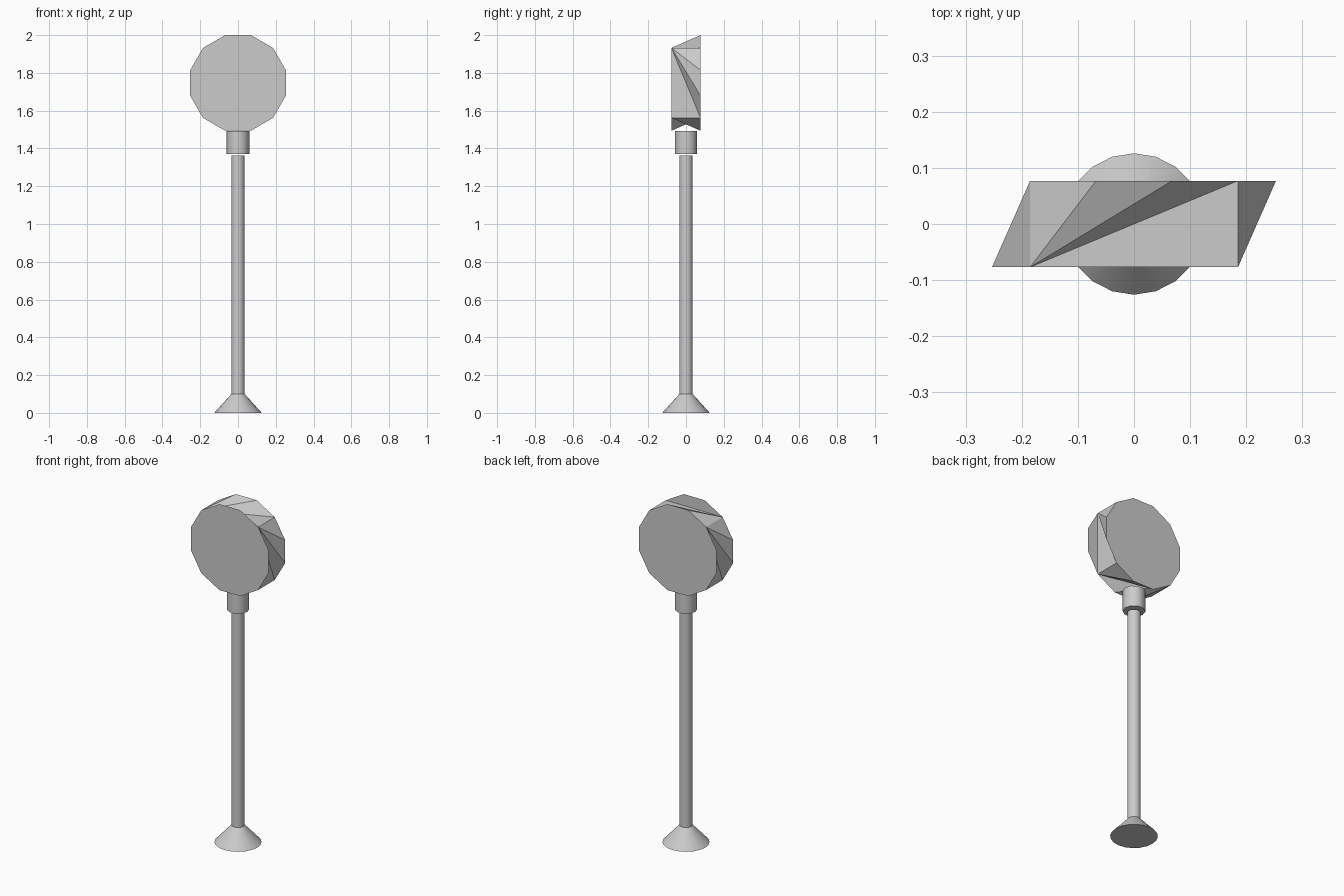
import bpy
import bmesh
from math import radians, cos, sin

if "Cube" in bpy.data.objects:
    bpy.data.objects.remove(bpy.data.objects["Cube"])


def finish(bm, name, smooth=False):
    mesh = bpy.data.meshes.new(name)
    bm.to_mesh(mesh)
    bm.free()
    ob = bpy.data.objects.new(name, mesh)
    bpy.context.collection.objects.link(ob)
    if smooth:
        bpy.context.view_layer.objects.active = ob
        ob.select_set(True)
        bpy.ops.object.shade_smooth_by_angle(angle=radians(40))
        ob.select_set(False)
    return ob


def round_part(name, sides, r_bottom, r_top, z0, z1):
    bm = bmesh.new()
    rings = []
    for r, z in ((r_bottom, z0), (r_top, z1)):
        rings.append([bm.verts.new((r * cos(radians(360 * i / sides)),
                                    r * sin(radians(360 * i / sides)), z))
                      for i in range(sides)])
    low, top = rings
    bm.faces.new(low[::-1])
    bm.faces.new(top)
    for i in range(sides):
        j = (i + 1) % sides
        bm.faces.new((low[i], low[j], top[j], top[i]))
    return finish(bm, name, True)


# Flared foot, pole and collar
round_part("base", 20, 0.126, 0.035, 0.0, 0.10)
round_part("pole", 20, 0.035, 0.035, 0.10, 1.362)
round_part("collar", 10, 0.06, 0.06, 1.37, 1.492)

# Twelve-sided head: two flat discs joined by four folded rim strips
RADIUS, CENTRE_Z, HALF = 0.262, 1.747, 0.077
bm = bmesh.new()
F, B = {}, {}
for a in range(15, 360, 30):
    for ring, y in ((F, -HALF), (B, HALF)):
        ring[a] = bm.verts.new((RADIUS * cos(radians(a)), y,
                                CENTRE_Z + RADIUS * sin(radians(a))))
bm.faces.new([F[a] for a in sorted(F)])
bm.faces.new([B[a] for a in sorted(B, reverse=True)])


def fan(tip, points, flip=False):
    for p, q in zip(points, points[1:]):
        bm.faces.new((tip, q, p) if flip else (tip, p, q))


def arc(ring, start, step):
    return [ring[(start + step * i) % 360] for i in range(4)]


# right, top, left and bottom strips
fan(F[45], [F[315]] + arc(B, 315, 30))
fan(F[135], [F[45]] + arc(B, 45, 30))
fan(B[135], [B[225]] + arc(F, 225, -30))
fan(B[225], arc(F, 225, 30))
fan(F[315], arc(B, 315, -30))
finish(bm, "sign_head")
